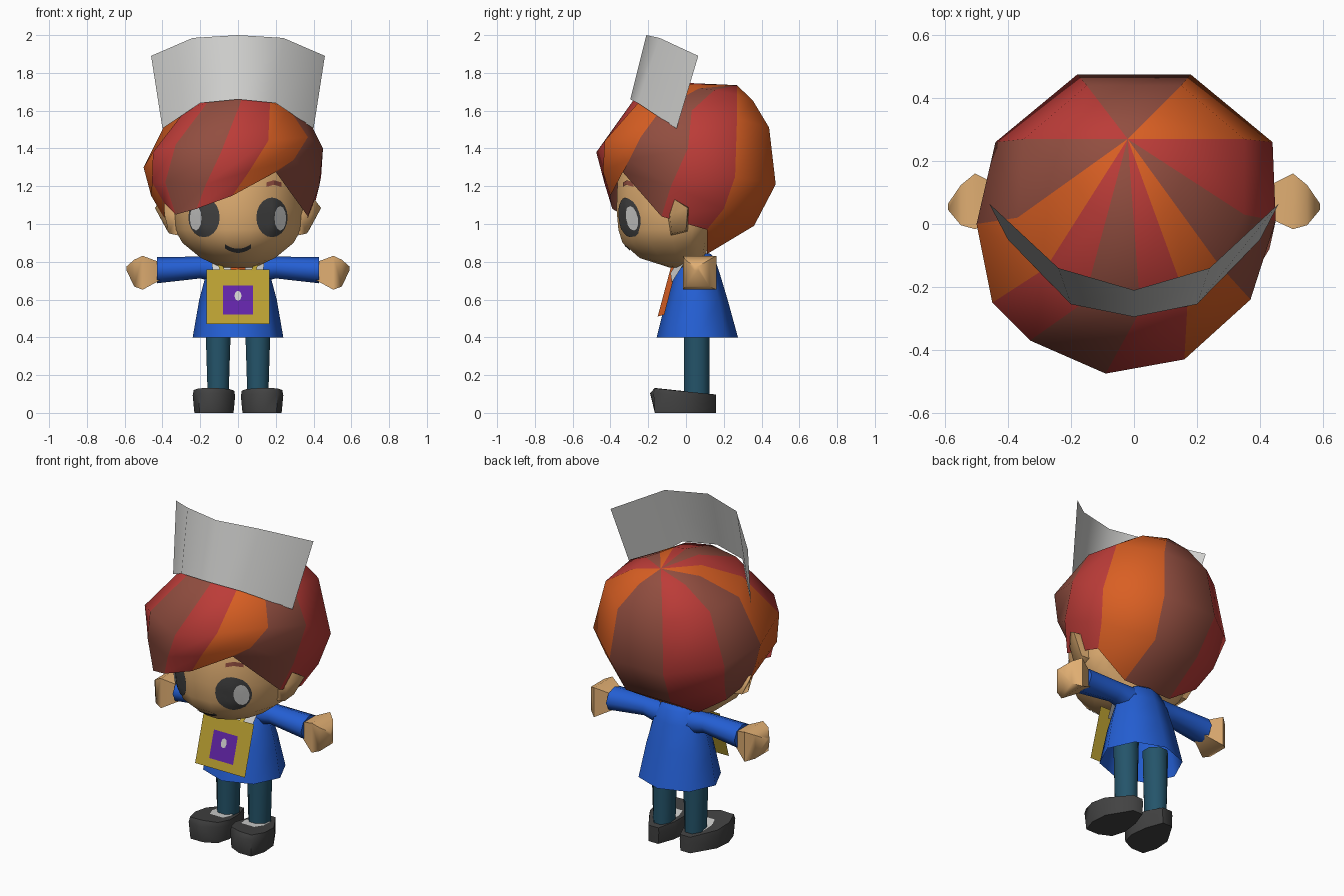
import bpy, bmesh, math
from mathutils import Vector
from mathutils.bvhtree import BVHTree

if "Cube" in bpy.data.objects:
    bpy.data.objects.remove(bpy.data.objects["Cube"])


def material(name, r, g, b):
    m = bpy.data.materials.new(name)
    m.diffuse_color = [((c / 255 + 0.055) / 1.055) ** 2.4 for c in (r, g, b)] + [1]
    m.use_nodes = True
    m.node_tree.nodes["Principled BSDF"].inputs["Base Color"].default_value = m.diffuse_color
    return m


SKIN = material("skin", 224, 174, 114)
RED = material("hair_red", 188, 60, 56)
ORANGE = material("hair_orange", 217, 95, 35)
BROWN = material("hair_brown", 146, 78, 64)
BLUE = material("coat_blue", 36, 95, 212)
TEAL = material("trouser_teal", 36, 84, 106)
DARK = material("dark_grey", 66, 66, 66)
GOLD = material("card_gold", 186, 160, 50)
PURPLE = material("card_purple", 98, 36, 168)
WHITE = material("white", 208, 208, 206)


def build(name, verts, faces, mats, idx=None, angle=None, closed=False):
    me = bpy.data.meshes.new(name)
    me.from_pydata([tuple(v) for v in verts], [], faces)
    if closed:
        bm = bmesh.new()
        bm.from_mesh(me)
        bmesh.ops.recalc_face_normals(bm, faces=bm.faces)
        bm.to_mesh(me)
        bm.free()
    for m in mats:
        me.materials.append(m)
    if idx:
        for p, i in zip(me.polygons, idx):
            p.material_index = i
    if angle:
        me.shade_smooth()
        me.set_sharp_from_angle(angle=math.radians(angle))
    ob = bpy.data.objects.new(name, me)
    bpy.context.collection.objects.link(ob)
    return ob


def loft(name, rings, mat, caps=(True, True), angle=40, sx=1):
    """Skin closed rings."""
    n = len(rings[0])
    verts = [(x * sx, y, z) for r in rings for x, y, z in r]
    faces = []
    for k in range(len(rings) - 1):
        for i in range(n):
            j = (i + 1) % n
            faces.append((k * n + i, k * n + j, (k + 1) * n + j, (k + 1) * n + i))
    if caps[0]:
        faces.append(tuple(reversed(range(n))))
    if caps[1]:
        faces.append(tuple(range((len(rings) - 1) * n, len(rings) * n)))
    return build(name, verts, faces, [mat], angle=angle, closed=True)


def oval(z, rx, yf, yb, n, yc=0.0, turn=0.5):
    """Horizontal ring with its own front and back depth."""
    pts = []
    for i in range(n):
        a = 2 * math.pi * (i + turn) / n
        s = math.sin(a)
        pts.append((rx * math.cos(a), yc + s * ((yb - yc) if s > 0 else (yc - yf)), z))
    return pts


def xring(x, y, z, ry, rz, n, turn=0.0):
    """Ring across the x axis, for arms and hands."""
    return [(x, y + ry * math.cos(2 * math.pi * (i + turn) / n),
             z + rz * math.sin(2 * math.pi * (i + turn) / n)) for i in range(n)]


def plate(name, pts, mat, sx=1):
    f = tuple(range(len(pts)))
    build(name, [(x * sx, y, z) for x, y, z in pts], [f if sx > 0 else f[::-1]], [mat])


# Head
head_rings = [oval(z, rx, yf, yb, 16) for z, rx, yf, yb in (
    (0.77, 0.09, -0.09, 0.10), (0.82, 0.20, -0.25, 0.105), (0.90, 0.30, -0.343, 0.12),
    (0.97, 0.34, -0.365, 0.18), (1.08, 0.355, -0.375, 0.28), (1.22, 0.35, -0.37, 0.33),
    (1.38, 0.33, -0.33, 0.32), (1.52, 0.22, -0.22, 0.24))]
head = loft("head", head_rings, SKIN, angle=60)
surface = BVHTree.FromPolygons([v.co for v in head.data.vertices],
                               [tuple(p.vertices) for p in head.data.polygons])


def on_face(x, z, lift):
    hit = surface.ray_cast(Vector((x, -1, z)), Vector((0, 1, 0)))[0]
    return (x, (hit.y if hit else -0.2) - lift, z)


def face_disc(name, cx, cz, rx, rz, mat, lift, n=20, rings=4):
    """Oval painted on the face."""
    verts, faces = [on_face(cx, cz, lift)], []
    for k in range(1, rings + 1):
        for i in range(n):
            a = 2 * math.pi * i / n
            verts.append(on_face(cx + rx * k / rings * math.cos(a),
                                 cz + rz * k / rings * math.sin(a), lift))
    for i in range(n):
        j = (i + 1) % n
        faces.append((0, 1 + i, 1 + j))
        for k in range(rings - 1):
            a, b = 1 + k * n, 1 + (k + 1) * n
            faces.append((a + i, b + i, b + j, a + j))
    build(name, verts, faces, [mat], angle=60)


def face_strip(name, line, h, mat):
    """Thin band painted on the face."""
    verts = [on_face(x, z + s, 0.006) for x, z in line for s in (-h, h)]
    faces = [(2 * i, 2 * i + 2, 2 * i + 3, 2 * i + 1) for i in range(len(line) - 1)]
    build(name, verts, faces, [mat])


# Eyes, brows, mouth
for side, sx in (("left", -1), ("right", 1)):
    face_disc(side + "_eye", 0.18 * sx, 1.035, 0.083, 0.105, DARK, 0.006)
    face_disc(side + "_eye_shine", 0.224 * sx, 1.03, 0.031, 0.065, WHITE, 0.012, 12, 2)
    face_strip(side + "_brow", [(sx * x, z) for x, z in
               ((0.15, 1.208), (0.19, 1.22), (0.23, 1.208))][::sx], 0.012, BROWN)
face_strip("mouth", [(x / 100, 0.858 + 5 * (x / 100) ** 2) for x in range(-7, 8, 2)], 0.011, DARK)

# Hair: eleven wedges around an off-centre crown, lines run from crown to hem
pole = Vector((-0.02, 0.27, 1.735))
lines = [
    [(-.15, .44, 1.51), (-.18, .475, 1.21), (-.15, .36, .99), (-.16, .11, .84)],
    [(.15, .44, 1.51), (.18, .475, 1.21), (.15, .36, .99), (.16, .11, .84)],
    [(.35, .27, 1.56), (.44, .26, 1.25), (.40, .20, 1.08), (.35, .11, .97)],
    [(.35, .03, 1.60), (.45, .01, 1.40), (.43, -.08, 1.2), (.37, -.13, 1.04)],
    [(.27, -.13, 1.61), (.37, -.24, 1.46), (.295, -.30, 1.34), (.2, -.335, 1.275)],
    [(.17, -.25, 1.645), (.16, -.43, 1.44), (.06, -.44, 1.28), (-.03, -.40, 1.15)],
    [(.02, -.275, 1.66), (-.09, -.475, 1.38), (-.17, -.43, 1.21), (-.22, -.39, 1.08)],
    [(-.16, -.25, 1.645), (-.33, -.37, 1.42), (-.385, -.315, 1.22), (-.33, -.34, 1.05)],
    [(-.28, -.14, 1.60), (-.45, -.25, 1.38), (-.455, -.22, 1.22), (-.39, -.2, 1.11)],
    [(-.37, .02, 1.56), (-.5, 0, 1.30), (-.46, 0, 1.15), (-.39, -.05, 1.03)],
    [(-.35, .27, 1.56), (-.44, .26, 1.25), (-.40, .20, 1.08), (-.35, .11, .97)]]
verts, faces, idx = [pole], [], []
for line in lines:
    d = Vector(line[0]) - pole
    verts += [pole + d / 2 + Vector((0, 0, 0.09 * d.length))] + [Vector(p) for p in line]
wedge_mat = [2, 1, 0, 2, 1, 0, 2, 0, 1, 2, 0]
for i in range(11):
    a, b = 1 + i * 5, 1 + (i + 1) % 11 * 5
    faces.append((0, b, a))
    faces += [(a + k, b + k, b + k + 1, a + k + 1) for k in range(4)]
    idx += [wedge_mat[i]] * 5
build("hair", verts, faces, [RED, ORANGE, BROWN], idx, 50, True)

# Tall hat front: one curved sheet
half = [((0, -.295, 1.66), (0, -.21, 2.0)), ((.2, -.255, 1.64), (.24, -.14, 1.985)),
        ((.40, -.05, 1.505), (.46, .065, 1.89))]
cols = [[(-x, y, z) for x, y, z in c] for c in half[:0:-1]] + half
build("hat_front", [p for c in cols for p in c],
      [(2 * i, 2 * i + 2, 2 * i + 3, 2 * i + 1) for i in range(4)], [WHITE], angle=50)

# Coat, open underneath, and neck
loft("coat", [oval(z, rx, yf, yb, 8, 0.06, 0) for z, rx, yf, yb in (
    (0.40, 0.24, -0.155, 0.275), (0.60, 0.205, -0.105, 0.22),
    (0.75, 0.165, -0.06, 0.175), (0.825, 0.12, -0.01, 0.15), (0.845, 0.08, 0.02, 0.125))],
     BLUE, (False, True), 60)
loft("neck", [oval(z, 0.075, -0.02, 0.10, 8, 0.04) for z in (0.76, 0.84)], SKIN)

# Folded tie, card and emblem on the chest
build("tie", [(-.05, -.115, .52), (0, -.15, .51), (.05, -.115, .52),
              (-.04, -.045, .79), (0, -.075, .79), (.04, -.045, .79)],
      [(0, 1, 4, 3), (1, 2, 5, 4)], [ORANGE])


def card_y(z):
    return -0.085 - (0.76 - z) * 0.3


def card_rect(name, w, z0, z1, mat, lift):
    plate(name, [(x, card_y(z) - lift, z) for x, z in ((-w, z0), (w, z0), (w, z1), (-w, z1))], mat)


card_rect("card", 0.167, 0.47, 0.76, GOLD, 0)
card_rect("card_panel", 0.08, 0.52, 0.675, PURPLE, 0.005)
plate("card_emblem", [(0.019 * math.cos(a), card_y(0.62 + 0.027 * math.sin(a)) - 0.009,
      0.62 + 0.027 * math.sin(a)) for a in (i * math.pi / 4 for i in range(8))], WHITE)

# Shoe outline: narrow heel, toe splayed outward
shoe_plan = ((.07, .16), (.03, .06), (.015, -.05), (.04, -.13), (.12, -.19),
             (.21, -.172), (.24, -.08), (.232, .02), (.14, .16))


def shoe_ring(k, z, front):
    return [(.125 + (x - .125) * k, max(y, front), z - .1 * y * (z > .05)) for x, y in shoe_plan]


for side, sx in (("left", -1), ("right", 1)):
    # Collar and card strap
    plate(side + "_collar", [(.035, -.082, .74), (.125, -.075, .69), (.14, -.005, .80),
                             (.04, -.04, .81)], WHITE, sx)
    plate(side + "_strap", [(.07, -.09, .755), (.095, -.09, .755), (.12, -.03, .815),
                            (.097, -.04, .815)], GOLD, sx)
    # Ear
    base = [(.32, .01, .96), (.33, .02, 1.09), (.33, -.07, 1.14), (.32, -.10, 1.05),
            (.32, -.08, .94)]
    tip = [(.375, .0, .965), (.44, .01, 1.085), (.405, -.06, 1.13), (.39, -.085, 1.05),
           (.365, -.075, .95)]
    loft(side + "_ear", [base, tip], SKIN, angle=70, sx=sx)
    # Sleeve and hand
    loft(side + "_sleeve", [xring(x, y, z, ry, rz, 8) for x, y, z, ry, rz in (
        (.08, .07, .755, .075, .075), (.20, .07, .77, .065, .058), (.43, .07, .755, .082, .069))],
         BLUE, angle=70, sx=sx)
    loft(side + "_hand", [xring(x, y, z, ry, rz, 4, .5) for x, y, z, ry, rz in (
        (.41, .07, .75, .06, .065), (.505, .072, .742, .125, .127),
        (.55, .06, .74, .09, .10), (.59, .055, .765, .015, .015))], SKIN, angle=50, sx=sx)
    # Leg
    loft(side + "_leg", [oval(z, r, -.015, .13, 8, .057) for z, r in ((.09, .06), (.5, .074))],
         TEAL, angle=50).location.x = 0.105 * sx
    # Shoe and sock patch
    loft(side + "_shoe", [shoe_ring(.92, 0, -.165), shoe_ring(1, .085, -.19),
                          shoe_ring(.95, .113, -.165)], DARK, sx=sx, angle=65)
    plate(side + "_sock", [(x, y, 0.118 - 0.1 * y) for x, y in
          ((.06, -.06), (.15, -.06), (.175, .0), (.17, .07), (.06, .07), (.045, .0))], WHITE, sx)
